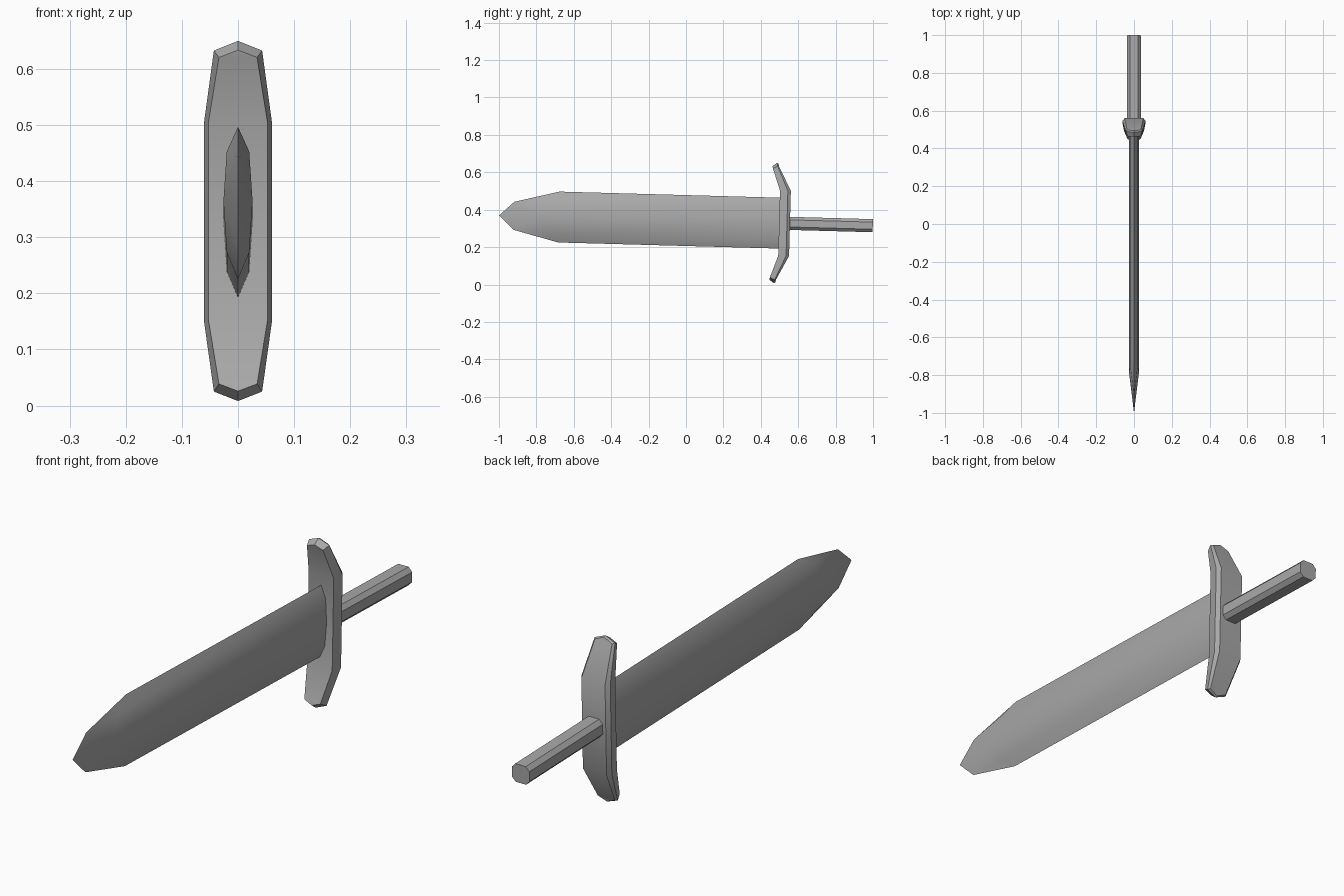
import bpy, math
from mathutils import Matrix

cube = bpy.data.objects.get("Cube")
if cube:
    bpy.data.objects.remove(cube, do_unlink=True)

steel = bpy.data.materials.new("plain grey")
steel.use_nodes = True
GREY = (0.4, 0.4, 0.4, 1)
steel.diffuse_color = GREY
steel.node_tree.nodes["Principled BSDF"].inputs["Base Color"].default_value = GREY

# The sword lies along y, its handle end dipping slightly
TILT = Matrix.Translation((0, 0, 0.342)) @ Matrix.Rotation(-0.0275, 4, 'X')


def make_part(name, verts, faces):
    mesh = bpy.data.meshes.new(name)
    mesh.from_pydata(verts, [], faces)
    mesh.transform(TILT)
    mesh.materials.append(steel)
    obj = bpy.data.objects.new(name, mesh)
    bpy.context.collection.objects.link(obj)
    bpy.ops.object.select_all(action='DESELECT')
    obj.select_set(True)
    bpy.context.view_layer.objects.active = obj
    # consistent outward normals
    bpy.ops.object.mode_set(mode='EDIT')
    bpy.ops.mesh.select_all(action='SELECT')
    bpy.ops.mesh.normals_make_consistent(inside=False)
    bpy.ops.object.mode_set(mode='OBJECT')
    bpy.ops.object.shade_smooth_by_angle(angle=math.radians(30))
    return obj


def bridge(a, b, n):
    """Quads between two rings of n vertices starting at a and b."""
    return [(a + i, a + (i + 1) % n, b + (i + 1) % n, b + i) for i in range(n)]


# Blade: lens section, ground down to a sharp pointed outline
section = [(0, 0.136), (0.02, 0.09), (0.026, 0), (0.02, -0.09),
           (0, -0.136), (-0.02, -0.09), (-0.026, 0), (-0.02, 0.09)]
front_y = {0.136: -0.68, 0.09: -0.75, 0: -0.79}
verts = [(x, 0.52, z) for x, z in section]
verts += [(x, front_y[abs(z)], z) for x, z in section]
verts += [(0, -0.92, 0.075), (0, -1.0, 0), (0, -0.92, -0.075)]
U, T, L = 16, 17, 18
faces = bridge(0, 8, 8) + [tuple(range(8))]
for top, mid_top, centre, mid_low, low in ((8, 9, 10, 11, 12), (8, 15, 14, 13, 12)):
    faces += [(top, mid_top, U), (mid_top, centre, U), (centre, T, U),
              (centre, L, T), (centre, mid_low, L), (mid_low, low, L)]
make_part("blade", verts, faces)

# Crossguard: rings from front to back, with ends swept towards the blade
# (flat y, bend width, corner y, corner width, corner z, tip y, tip z)
rings = [(0.498, 0.053, 0.457, 0.034, 0.291, 0.454, 0.304),
         (0.540, 0.061, 0.482, 0.043, 0.304, 0.478, 0.321),
         (0.556, 0.050, 0.490, 0.036, 0.302, 0.486, 0.318)]
BEND_Z = 0.174
verts, faces = [], []
for fy, fw, cy, cw, cz, ty, tz in rings:
    verts += [(0, ty, tz), (cw, cy, cz), (fw, fy, BEND_Z), (fw, fy, -BEND_Z),
              (cw, cy, -cz), (0, ty, -tz), (-cw, cy, -cz),
              (-fw, fy, -BEND_Z), (-fw, fy, BEND_Z), (-cw, cy, cz)]
for k in range(2):
    faces += bridge(k * 10, k * 10 + 10, 10)
for s in (0, 20):
    for poly in ((0, 1, 9), (1, 2, 8, 9), (2, 3, 7, 8), (3, 4, 6, 7), (4, 5, 6)):
        faces.append(tuple(s + i for i in poly))
make_part("crossguard", verts, faces)

# Handle: eight-sided bar
bar = [(0.022, 0.035), (0.037, 0.019), (0.037, -0.019), (0.022, -0.035),
       (-0.022, -0.035), (-0.037, -0.019), (-0.037, 0.019), (-0.022, 0.035)]
verts = [(x, y, z) for y in (0.53, 0.999) for x, z in bar]
faces = bridge(0, 8, 8) + [tuple(range(8)), tuple(range(8, 16))]
make_part("handle", verts, faces)
